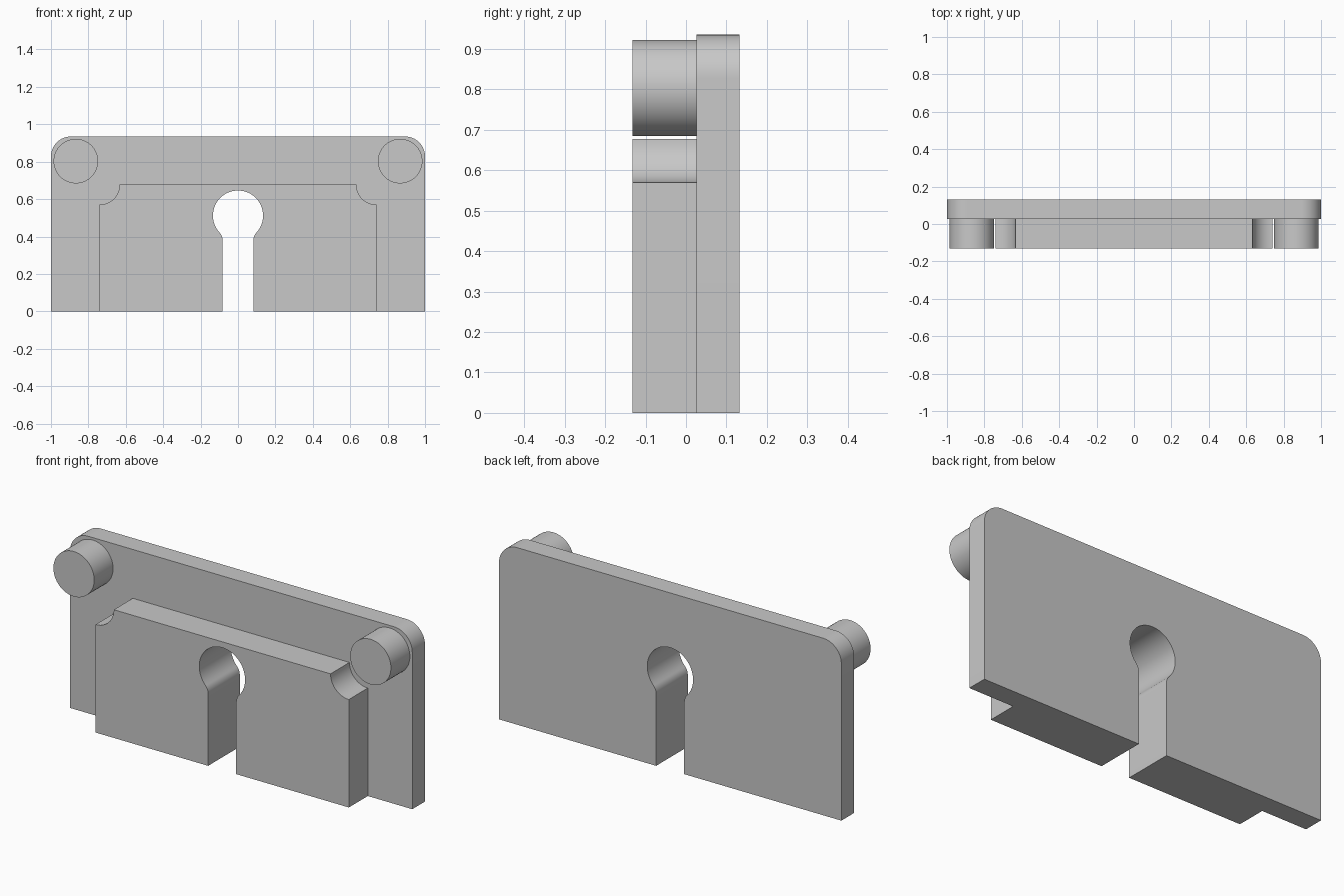
import bpy, bmesh
from math import cos, sin, radians, atan2, degrees, sqrt

if "Cube" in bpy.data.objects:
    bpy.data.objects.remove(bpy.data.objects["Cube"], do_unlink=True)

FRONT, SEAM, BACK = -0.132, 0.026, 0.132

grey = bpy.data.materials.new("light grey")
grey.use_nodes = True
grey.diffuse_color = (0.58, 0.58, 0.58, 1)
grey.node_tree.nodes["Principled BSDF"].inputs["Base Color"].default_value = grey.diffuse_color


def arc(cx, cz, r, start, end, steps):
    """Points on an arc, angles in degrees."""
    angles = [radians(start + (end - start) * i / steps) for i in range(steps + 1)]
    return [(cx + r * cos(a), cz + r * sin(a)) for a in angles]


def mirrored(half):
    """The same points on the other side, in reverse order."""
    return [(-x, z) for x, z in reversed(half)]


def extrude(name, outline, y0, y1):
    """Solid made by sweeping an x-z outline along y."""
    bm = bmesh.new()
    face = bm.faces.new([bm.verts.new((x, y0, z)) for x, z in outline])
    swept = bmesh.ops.extrude_face_region(bm, geom=[face], use_keep_orig=True)["geom"]
    moved = [v for v in swept if isinstance(v, bmesh.types.BMVert)]
    bmesh.ops.translate(bm, verts=moved, vec=(0, y1 - y0, 0))
    bmesh.ops.recalc_face_normals(bm, faces=bm.faces[:])
    mesh = bpy.data.meshes.new(name)
    bm.to_mesh(mesh)
    bm.free()
    mesh.materials.append(grey)
    obj = bpy.data.objects.new(name, mesh)
    bpy.context.collection.objects.link(obj)
    bpy.ops.object.select_all(action="DESELECT")
    obj.select_set(True)
    bpy.context.view_layer.objects.active = obj
    bpy.ops.object.shade_smooth_by_angle(angle=radians(30))


# Keyhole: straight slot, rounded shoulder, round head; listed from the head down
slot, head_r, head_z, shoulder = 0.082, 0.134, 0.512, 0.06
sx = slot + shoulder
drop = sqrt((head_r + shoulder) ** 2 - sx ** 2)
lean = degrees(atan2(drop, sx))
half_hole = arc(0, head_z, head_r, 90, -lean, 24)
half_hole += arc(sx, head_z - drop, shoulder, 180 - lean, 180, 8)[1:]
half_hole.append((slot, 0))
keyhole = mirrored(half_hole)[:-1] + half_hole

# Back plate with rounded top corners
plate_half = [(1, 0)] + arc(0.893, 0.828, 0.107, 0, 90, 16)
extrude("back_plate", plate_half + mirrored(plate_half) + keyhole, SEAM, BACK)

# Front block with scooped top corners
block_half = [(0.74, 0)] + arc(0.74, 0.677, 0.107, 270, 180, 16)
extrude("front_block", block_half + mirrored(block_half) + keyhole, FRONT, SEAM)

# Round pins in the top corners
for side, sign in (("left", 1), ("right", -1)):
    extrude(side + "_pin", arc(sign * 0.867, 0.803, 0.119, 0, 360, 64)[:-1], FRONT, SEAM)
